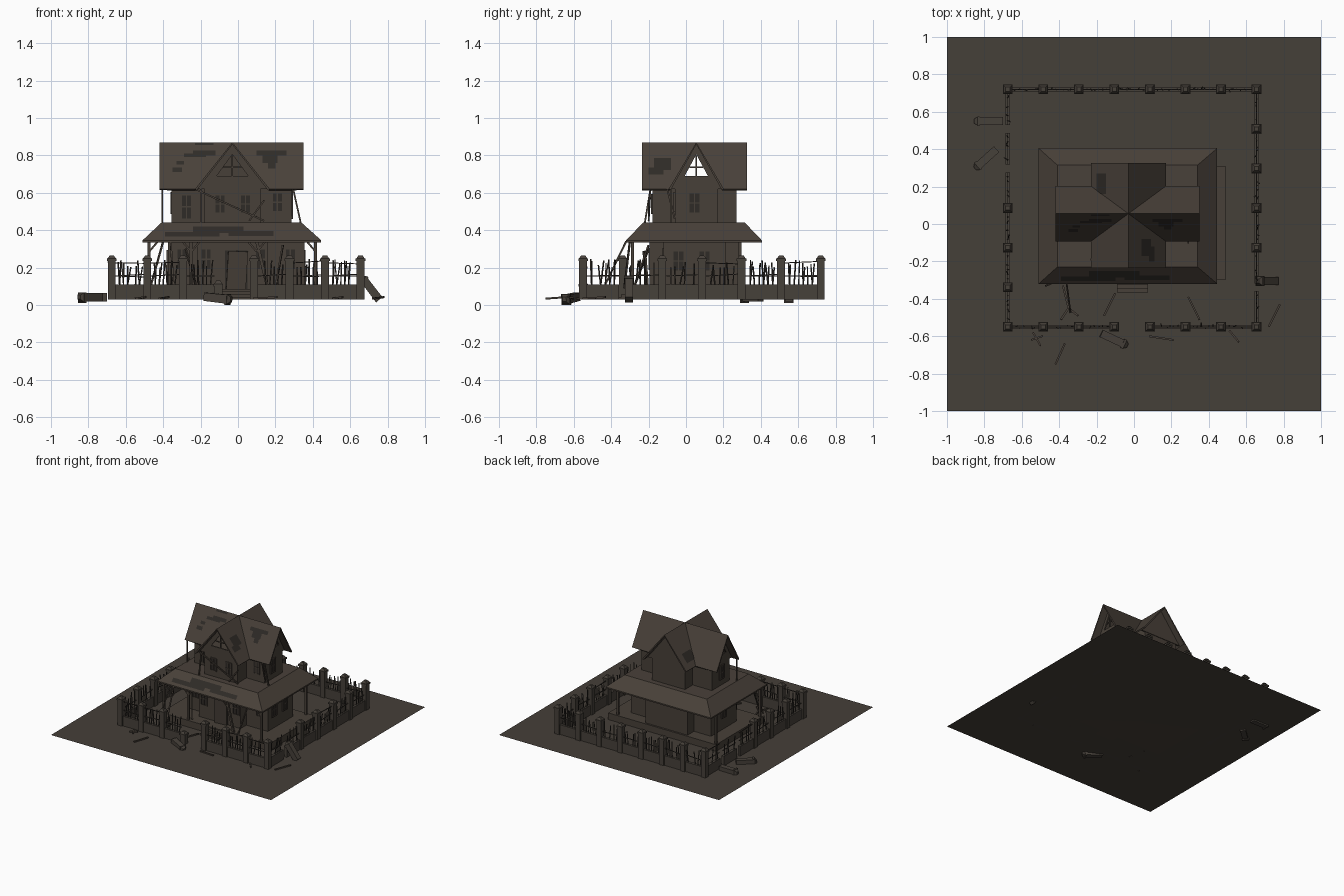
import bpy, bmesh, math, random
from mathutils import Matrix, Vector, Euler

if "Cube" in bpy.data.objects:
    bpy.data.objects.remove(bpy.data.objects["Cube"])

random.seed(4)
G = 0.03                       # ground level
CX, CY, RIDGE, EAVE = -0.03, 0.055, 0.87, 0.62
HX, HY = 0.2, 0.1475           # half widths of the two roof wings


def mat(name, c):
    m = bpy.data.materials.new(name)
    m.diffuse_color = (*c, 1)
    m.use_nodes = True
    m.node_tree.nodes["Principled BSDF"].inputs["Base Color"].default_value = m.diffuse_color
    return m


EARTH = mat("earth", (0.060, 0.050, 0.040))
WOOD = mat("weathered wood", (0.064, 0.051, 0.040))
ROOF = mat("old shingles", (0.066, 0.052, 0.041))
STONE = mat("grey brown stone", (0.062, 0.052, 0.042))
IRON = mat("dark iron", (0.045, 0.038, 0.031))
HOLE = mat("hollow dark", (0.028, 0.024, 0.020))


def finish(name, bm, material):
    bmesh.ops.recalc_face_normals(bm, faces=bm.faces)
    me = bpy.data.meshes.new(name)
    bm.to_mesh(me)
    bm.free()
    me.materials.append(material)
    ob = bpy.data.objects.new(name, me)
    bpy.context.collection.objects.link(ob)
    return ob


def box(bm, loc, size, rot=(0, 0, 0)):
    m = Matrix.Translation(loc) @ Euler(rot).to_matrix().to_4x4() @ Matrix.Diagonal((*size, 1))
    bmesh.ops.create_cube(bm, size=1, matrix=m)


def span(bm, x0, x1, y0, y1, z0, z1):
    box(bm, ((x0 + x1) / 2, (y0 + y1) / 2, (z0 + z1) / 2), (x1 - x0, y1 - y0, z1 - z0))


def beam(bm, p, q, w=0.01, t=None):
    p, q = Vector(p), Vector(q)
    m = Matrix.Translation((p + q) / 2) @ (q - p).to_track_quat('Z', 'Y').to_matrix().to_4x4()
    bmesh.ops.create_cube(bm, size=1, matrix=m @ Matrix.Diagonal((w, t or w, (q - p).length, 1)))


def face(bm, pts):
    return bm.faces.new([bm.verts.new(p) for p in pts])


# ground sheet
bm = bmesh.new()
face(bm, [(-1, -1, G), (1, -1, G), (1, 1, G), (-1, 1, G)])
finish("yard", bm, EARTH)

# porch platform and front steps
bm = bmesh.new()
span(bm, -0.49, 0.49, -0.30, 0.31, G, 0.085)
for i in range(3):
    span(bm, -0.09, 0.075, -0.325 - 0.02 * i, -0.29, G, 0.075 - 0.016 * i)
finish("porch_platform", bm, WOOD)

# cross shaped walls on both floors
bm = bmesh.new()
span(bm, -0.375, 0.355, -0.12, 0.21, 0.085, 0.40)
span(bm, -0.22, 0.16, -0.195, 0.295, 0.085, 0.40)
finish("ground_floor_walls", bm, WOOD)
bm = bmesh.new()
span(bm, -0.355, 0.285, -0.06, 0.17, 0.40, 0.655)
span(bm, -0.18, 0.12, -0.18, 0.27, 0.40, 0.655)
finish("upper_floor_walls", bm, WOOD)

# hipped porch roof with flat deck
bm = bmesh.new()
rings = []
for x0, x1, y0, y1, z in ((-0.51, 0.445, -0.32, 0.405, 0.335), (-0.51, 0.445, -0.32, 0.405, 0.346),
                          (-0.41, 0.34, -0.23, 0.315, 0.44)):
    rings.append([bm.verts.new(p) for p in ((x0, y0, z), (x1, y0, z), (x1, y1, z), (x0, y1, z))])
for a, b in zip(rings, rings[1:]):
    for i in range(4):
        bm.faces.new((a[i], a[(i + 1) % 4], b[(i + 1) % 4], b[i]))
bm.faces.new(rings[0])
bm.faces.new(rings[-1])
finish("porch_roof", bm, ROOF)

# crossed gable roof: each arm has two slopes meeting at the valleys
bm = bmesh.new()
for sx in (-1, 1):
    for sy in (-1, 1):
        xe = 0.35 if sx > 0 else -0.42
        ye = 0.325 if sy > 0 else -0.235
        c, v = (CX, CY, RIDGE), (CX + sx * HX, CY + sy * HY, EAVE)
        face(bm, [c, (xe, CY, RIDGE), (xe, v[1], EAVE), v])
        face(bm, [c, (CX, ye, RIDGE), (v[0], ye, EAVE), v])
bmesh.ops.remove_doubles(bm, verts=bm.verts, dist=0.0005)
roof = finish("main_roof", bm, ROOF)
mod = roof.modifiers.new("thickness", 'SOLIDIFY')
mod.thickness, mod.offset = 0.012, -1


# gable walls with triangular attic openings; the rear one is closed
def gable(bm, place, half, opened=True):
    def tri(s, lo, hi, d):
        return [bm.verts.new(place(u, z, d)) for u, z in ((-half * s, lo), (half * s, lo), (0, hi))]
    out = [tri(0.96, 0.62, 0.862, d) for d in (-0.005, 0.005)]
    for i in range(3):
        j = (i + 1) % 3
        bm.faces.new((out[0][i], out[0][j], out[1][j], out[1][i]))
    if not opened:
        bm.faces.new(out[0])
        bm.faces.new(out[1])
        return
    inn = [tri(0.42, 0.69, 0.805, d) for d in (-0.005, 0.005)]
    for i in range(3):
        j = (i + 1) % 3
        bm.faces.new((inn[0][i], inn[0][j], inn[1][j], inn[1][i]))
        for o, n in zip(out, inn):
            bm.faces.new((o[i], o[j], n[j], n[i]))
    beam(bm, place(0, 0.69, 0), place(0, 0.80, 0), 0.007)
    beam(bm, place(-half * 0.24, 0.737, 0), place(half * 0.24, 0.737, 0), 0.007)


bm = bmesh.new()
gable(bm, lambda u, z, d: (0.285 + d, CY + u, z), HY)
gable(bm, lambda u, z, d: (-0.355 + d, CY + u, z), HY)
gable(bm, lambda u, z, d: (CX + u, -0.18 + d, z), HX)
gable(bm, lambda u, z, d: (CX + u, 0.27 + d, z), HX, False)
finish("gable_walls", bm, WOOD)

# missing shingle patches, laid on the slopes
bm = bmesh.new()
front_y = lambda z: CY - (RIDGE - z) * HY / 0.25 - 0.003
for x0, x1, z0, z1 in ((-0.29, -0.17, 0.79, 0.81), (-0.24, -0.12, 0.80, 0.825), (-0.35, -0.30, 0.71, 0.735),
                       (-0.33, -0.29, 0.75, 0.77), (-0.23, -0.13, 0.855, 0.866), (0.10, 0.26, 0.80, 0.825),
                       (0.13, 0.21, 0.76, 0.80), (0.16, 0.20, 0.73, 0.76)):
    face(bm, [(x, front_y(z), z) for x, z in ((x0, z0), (x1, z0), (x1, z1), (x0, z1))])
porch_y = lambda z: -0.32 + (z - 0.346) * 0.09 / 0.094 - 0.003
for x0, x1, z0, z1 in ((-0.39, -0.10, 0.365, 0.39), (-0.24, 0.03, 0.385, 0.42), (-0.05, 0.19, 0.37, 0.395)):
    face(bm, [(x, porch_y(z), z) for x, z in ((x0, z0), (x1, z0), (x1, z1), (x0, z1))])
side = lambda x: RIDGE - abs(x - CX) * 0.25 / HX + 0.003
for s, x0, x1, y0, y1 in ((-1, 0.12, 0.17, 0.16, 0.27), (1, 0.07, 0.12, -0.17, -0.08), (1, 0.11, 0.14, -0.2, -0.12)):
    face(bm, [(CX + s * x, y, side(CX + x)) for x, y in ((x0, y0), (x1, y0), (x1, y1), (x0, y1))])
finish("roof_holes", bm, HOLE)

# windows: dark pane plate plus frame bars; n gives the outward axis
panes, frames = bmesh.new(), bmesh.new()


def window(n, u, pos, z0, z1, w):
    s = 1 if n[0] + n[1] > 0 else -1
    P = (lambda a, z, d: (pos + s * d, a, z)) if n[0] else (lambda a, z, d: (a, pos + s * d, z))
    face(panes, [P(u - w / 2, z0, .002), P(u + w / 2, z0, .002), P(u + w / 2, z1, .002), P(u - w / 2, z1, .002)])
    for a in (-w / 2, 0, w / 2):
        beam(frames, P(u + a, z0, .003), P(u + a, z1, .003), 0.007)
    for z in (z0, (z0 + z1) / 2, z1):
        beam(frames, P(u - w / 2, z, .003), P(u + w / 2, z, .003), 0.007)


F, R, L = (0, -1), (1, 0), (-1, 0)
for u, pos, z0, z1 in ((-0.275, -0.06, .46, .59), (-0.095, -0.18, .49, .59), (0.04, -0.18, .49, .59),
                       (0.21, -0.06, .50, .60), (-0.30, -0.12, .19, .30), (-0.17, -0.195, .19, .30),
                       (0.12, -0.195, .19, .30), (0.28, -0.12, .19, .30)):
    window(F, u, pos, z0, z1, 0.055)
for n, pos in ((R, 0.285), (L, -0.355)):
    window(n, 0.045, pos, 0.49, 0.60, 0.06)
window(R, 0.10, 0.355, 0.18, 0.29, 0.06)
window(R, -0.04, 0.355, 0.18, 0.29, 0.06)
window(L, 0.045, -0.375, 0.18, 0.29, 0.06)
face(panes, [(-0.07, -0.197, 0.085), (0.05, -0.197, 0.085), (0.05, -0.197, 0.29), (-0.07, -0.197, 0.29)])
finish("window_panes", panes, HOLE)
finish("window_frames", frames, WOOD)
bm = bmesh.new()
box(bm, (-0.005, -0.215, 0.185), (0.105, 0.01, 0.205), (0.08, 0.05, 0.1))
finish("broken_door", bm, WOOD)

# porch posts with braces, upper props, hanging planks
bm = bmesh.new()
for x in (-0.475, -0.25, 0.10, 0.415):
    foot = x + (0.06 if x == 0.10 else 0)
    beam(bm, (foot, -0.285, 0.085), (x, -0.285, 0.34), 0.016)
    for s in (-1, 1):
        if -0.49 < x + s * 0.045 < 0.43:
            beam(bm, (x, -0.285, 0.285), (x + s * 0.045, -0.285, 0.338), 0.01)
for x in (-0.475, 0.415):
    beam(bm, (x, 0.29, 0.085), (x, 0.29, 0.34), 0.016)
for p, q in (((-0.405, -0.08, 0.44), (-0.405, -0.08, 0.62)), ((0.335, -0.08, 0.44), (0.295, -0.08, 0.62)),
             ((-0.2, -0.22, 0.44), (-0.2, -0.19, 0.62)), ((-0.23, -0.19, 0.62), (0.14, -0.20, 0.45)),
             ((-0.40, -0.30, 0.34), (-0.47, -0.33, 0.09)), ((-0.36, -0.32, 0.34), (-0.34, -0.47, G)),
             ((0.06, -0.2, 0.45), (0.14, -0.2, 0.56)), ((0.29, -0.1, 0.62), (0.29, -0.06, 0.46)),
             ((0.2, -0.28, 0.09), (0.24, -0.2, 0.32)), ((-0.22, -0.28, 0.09), (-0.28, -0.2, 0.3))):
    beam(bm, p, q, 0.009)
finish("posts_and_loose_planks", bm, WOOD)

# boundary: low wall segments, capped pillars and bent iron bars
XS = [-0.675 + 0.19 * i for i in range(8)]
YS = [-0.55 + 0.2117 * i for i in range(7)]
wall, bars, pillars = bmesh.new(), bmesh.new(), bmesh.new()


def pillar(matrix, length=0.235):
    new = []
    for z0, z1, w, top in ((0, length - 0.03, 0.042, 0.042), (length - 0.03, length - 0.017, 0.052, 0.052),
                           (length - 0.017, length, 0.046, 0.022)):
        m = matrix @ Matrix.Translation((0, 0, (z0 + z1) / 2))
        bmesh.ops.create_cone(pillars, cap_ends=True, segments=4, radius1=w * 0.7071, radius2=top * 0.7071,
                              depth=z1 - z0, matrix=m @ Matrix.Rotation(math.pi / 4, 4, 'Z'))


def section(p, q):
    p, q = Vector((*p, 0)), Vector((*q, 0))
    d = (q - p).normalized()
    a, b, up = p + d * 0.021, q - d * 0.021, Vector((0, 0, 1))
    n = Vector((abs(d.y), abs(d.x), 0))
    size = Vector((abs(b.x - a.x), abs(b.y - a.y), 0.08)) + n * 0.022
    box(wall, (a + b) / 2 + up * (G + 0.04), size)
    for z in (0.155, 0.225):
        if z < 0.2 or random.random() < 0.3:
            beam(bars, a + up * z, b + up * (z + random.uniform(-0.01, 0.01)), 0.005)
    for i in range(1, 7):
        if random.random() < 0.85:
            foot = a.lerp(b, i / 7)
            lean = d * random.gauss(0, 0.008) + n * random.gauss(0, 0.006)
            beam(bars, foot + up * 0.105, foot + lean + up * random.uniform(0.20, 0.245), 0.006)


for y in (YS[0], YS[-1]):
    for i in range(7):
        if not (y < 0 and i == 3):
            section((XS[i], y), (XS[i + 1], y))
for x in (XS[0], XS[-1]):
    for i in range(6):
        section((x, YS[i]), (x, YS[i + 1]))
broken = {(0, 4), (0, 5), (7, 1)}
for i in range(8):
    for j in range(7):
        if (i in (0, 7) or j in (0, 6)) and (i, j) not in broken:
            stump = (i, j) == (3, 0)
            pillar(Matrix.Translation((XS[i], YS[j], G)), 0.10 if stump else 0.235)

# fallen pillars
for loc, rot in (((-0.70, 0.55, 0.042), (0, -math.pi / 2, 0)),
                 ((-0.735, 0.40, 0.042), (0, -math.pi / 2, math.radians(42))),
                 ((-0.175, -0.585, 0.045), (0, math.radians(95), math.radians(-25))),
                 ((0.755, -0.305, 0.03), (0, math.radians(-38), 0))):
    pillar(Matrix.Translation(loc) @ Euler(rot).to_matrix().to_4x4(), 0.155)
finish("boundary_wall", wall, STONE)
finish("iron_bars", bars, IRON)
pil = finish("stone_pillars", pillars, STONE)
low = min(v.co.z for v in pil.data.vertices)
for v in pil.data.vertices:      # lowest fallen corner rests at zero
    if v.co.z < G - 0.001:
        v.co.z = G - (G - v.co.z) * G / (G - low)

# planks and twigs scattered in the yard
bm = bmesh.new()
for x0, y0, x1, y1 in ((-0.42, -0.75, -0.37, -0.64), (-0.54, -0.58, -0.50, -0.65), (-0.55, -0.62, -0.49, -0.60),
                       (0.08, -0.60, 0.21, -0.62), (0.29, -0.39, 0.35, -0.51), (0.51, -0.57, 0.56, -0.63),
                       (0.72, -0.55, 0.78, -0.43), (-0.16, -0.49, -0.10, -0.37), (-0.38, -0.33, -0.35, -0.45),
                       (-0.35, -0.45, -0.39, -0.51), (-0.35, -0.45, -0.30, -0.49)):
    beam(bm, (x0, y0, 0.034), (x1, y1, 0.042), 0.01)
finish("scattered_planks", bm, WOOD)
